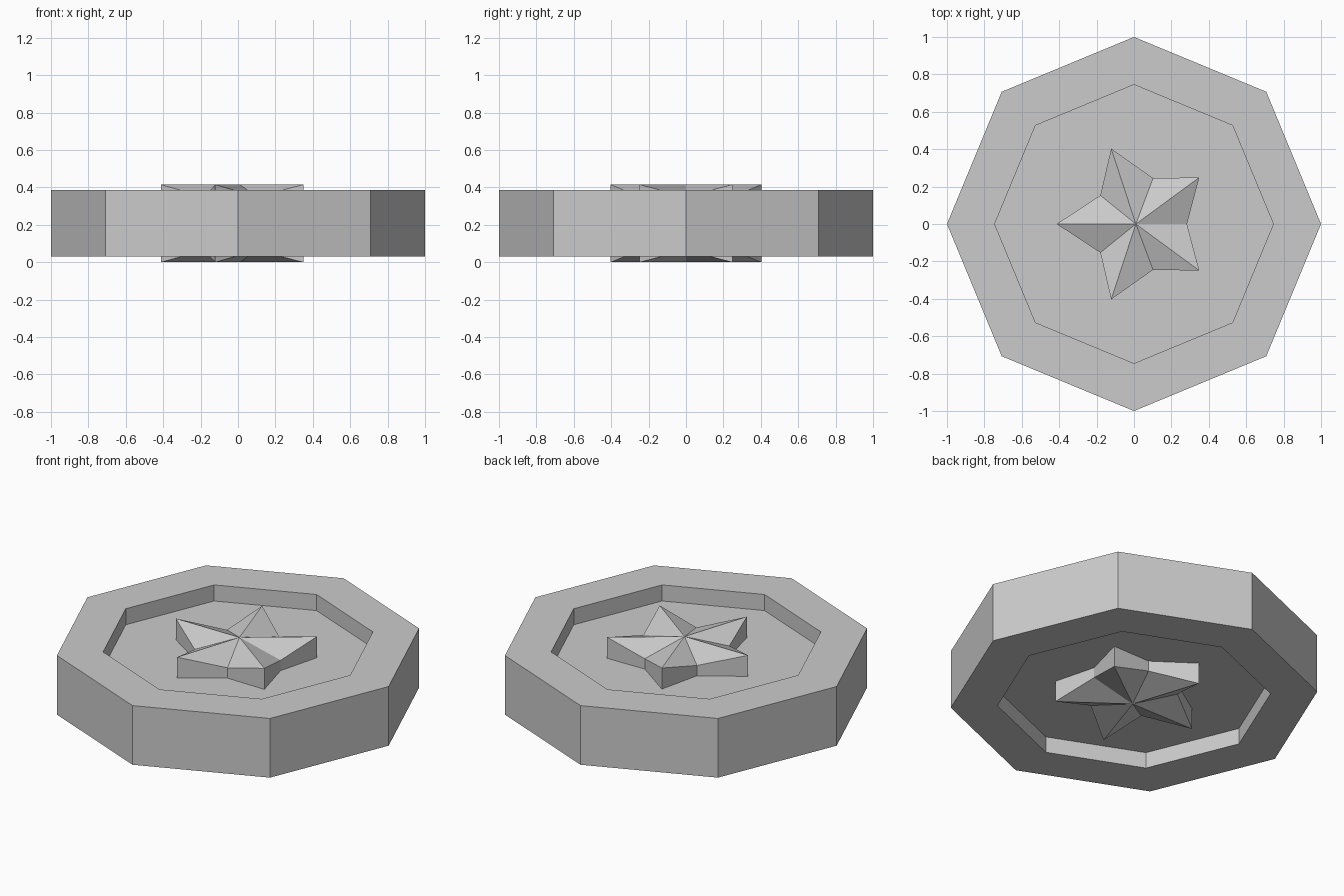
import bpy, bmesh
from math import sin, cos, pi

if "Cube" in bpy.data.objects:
    bpy.data.objects.remove(bpy.data.objects["Cube"])

MID = 0.2075  # the piece is mirrored about this height


def make_object(name, verts, faces):
    mesh = bpy.data.meshes.new(name)
    mesh.from_pydata(verts, [], faces)
    bm = bmesh.new()
    bm.from_mesh(mesh)
    bmesh.ops.recalc_face_normals(bm, faces=bm.faces)
    bm.to_mesh(mesh)
    bm.free()
    obj = bpy.data.objects.new(name, mesh)
    bpy.context.collection.objects.link(obj)
    return obj


# Octagonal disc with a recess on both faces: (radius, height) loops, bottom to top
def disc():
    n = 8
    loops = [(0.745, MID - 0.081), (0.745, 0.03), (1.0, 0.03),
             (1.0, 0.385), (0.745, 0.385), (0.745, MID + 0.081)]
    verts = [(r * cos(2 * pi * i / n), r * sin(2 * pi * i / n), z)
             for r, z in loops for i in range(n)]
    faces = [(k * n + i, k * n + (i + 1) % n, (k + 1) * n + (i + 1) % n, (k + 1) * n + i)
             for k in range(len(loops) - 1) for i in range(n)]
    last = (len(loops) - 1) * n
    faces += [tuple(range(n)), tuple(range(last, last + n))]
    make_object("octagon_disc", verts, faces)


# Faceted star: level ridges to the tips, valleys lower, walls down to the recess floor
def star(name, side):
    half = [(-0.413, 0), (-0.18, 0.153), (-0.122, 0.403), (0.102, 0.245), (0.349, 0.249), (0.283, 0)]
    outline = half + [(x, -y) for x, y in half[-2:0:-1]]
    n = len(outline)
    top = [(x, y, MID + side * (0.2075 if i % 2 == 0 else 0.143))
           for i, (x, y) in enumerate(outline)]
    base = [(x, y, MID + side * 0.079) for x, y in outline]
    verts = top + base + [(0.01, 0, MID + side * 0.2075)]
    faces = [tuple(range(n, 2 * n))]
    for i in range(n):
        j = (i + 1) % n
        faces += [(i, j, 2 * n), (i, j, n + j, n + i)]
    make_object(name, verts, faces)


disc()
star("top_star", 1)
star("bottom_star", -1)
